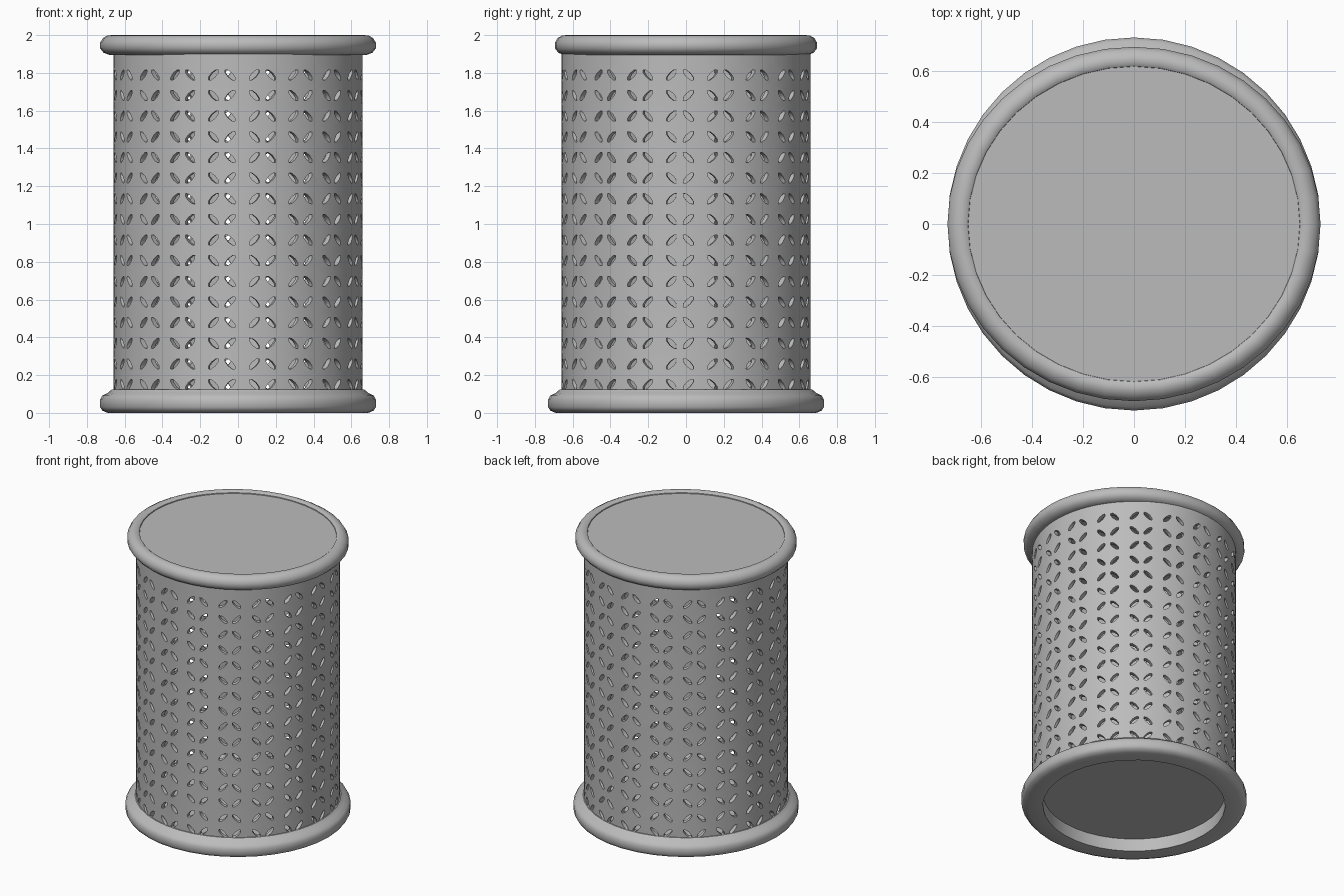
import bpy, bmesh
from math import sin, cos, pi, radians

cube = bpy.data.objects.get("Cube")
if cube:
    bpy.data.objects.remove(cube, do_unlink=True)

grey = bpy.data.materials.new("plain grey")
grey.use_nodes = True
GREY = (0.5, 0.5, 0.5, 1)
grey.diffuse_color = GREY
grey.node_tree.nodes["Principled BSDF"].inputs["Base Color"].default_value = GREY


def finish(name, bm, wall=0):
    """Turn a bmesh into a named, smooth shaded object, optionally thickened inwards."""
    mesh = bpy.data.meshes.new(name)
    bm.to_mesh(mesh)
    bm.free()
    obj = bpy.data.objects.new(name, mesh)
    bpy.context.collection.objects.link(obj)
    mesh.materials.append(grey)
    bpy.ops.object.select_all(action="DESELECT")
    obj.select_set(True)
    bpy.context.view_layer.objects.active = obj
    if wall:
        mod = obj.modifiers.new("wall", "SOLIDIFY")
        mod.thickness = wall
        mod.offset = -1
        bpy.ops.object.modifier_apply(modifier=mod.name)
    bpy.ops.object.shade_smooth_by_angle(angle=radians(40))
    return obj


def lathe(name, profile, steps=40, depth=1.0):
    """Spin a closed (radius, height) profile about z; depth scales it along y."""
    bm = bmesh.new()
    rings = []
    for i in range(steps):
        a = 2 * pi * i / steps
        rings.append([bm.verts.new((r * cos(a), r * sin(a) * depth, z)) for r, z in profile])
    n = len(profile)
    for i in range(steps):
        here, there = rings[i], rings[(i + 1) % steps]
        for j in range(n):
            k = (j + 1) % n
            bm.faces.new((here[j], there[j], there[k], here[k]))
    bmesh.ops.recalc_face_normals(bm, faces=bm.faces)
    return finish(name, bm)


def disc(name, radius, depth, low, high):
    bm = bmesh.new()
    bmesh.ops.create_cone(bm, cap_ends=True, segments=40, radius1=radius,
                          radius2=radius, depth=high - low)
    for v in bm.verts:
        v.co.y *= depth
        v.co.z += (low + high) / 2
    return finish(name, bm)


# Perforated wall: a leaf shaped slot in each cell, leaning in alternate directions
RADIUS, COLUMNS, ROWS = 0.66, 19, 16
PITCH = 2 * pi * RADIUS / COLUMNS
START = radians(-78.6) * RADIUS
ROW_LOW, ROW_STEP = 0.15, 0.1093
BORDER = [(1, 0), (1, 1), (0, 1), (-1, 1), (-1, 0), (-1, -1), (0, -1), (1, -1)]
bm = bmesh.new()


def on_wall(u, z):
    a = u / RADIUS
    return bm.verts.new((RADIUS * cos(a), RADIUS * sin(a), z))


def slotted_cell(u, z, shift, lean):
    outer = [on_wall(u + x * PITCH / 4, z + y * ROW_STEP / 2) for x, y in BORDER]
    inner = []
    for k in range(8):
        t = k * pi / 4 - lean
        along, across = 0.038 * cos(t), 0.0145 * sin(t)
        inner.append(on_wall(u + shift + along * cos(lean) - across * sin(lean),
                             z + along * sin(lean) + across * cos(lean)))
    for k in range(8):
        n = (k + 1) % 8
        bm.faces.new((outer[k], outer[n], inner[n], inner[k]))


for col in range(COLUMNS):
    for side in (-1, 1):
        u = START + col * PITCH + side * PITCH / 4
        for row in range(ROWS):
            lean = side * (1 if row % 2 == 0 else -1) * pi / 4
            slotted_cell(u, ROW_LOW + row * ROW_STEP, -side * 0.01, lean)
        # Plain bands above and below the slots
        top = ROW_LOW + (ROWS - 0.5) * ROW_STEP
        for low, high in ((0.05, ROW_LOW - ROW_STEP / 2), (top, 1.96)):
            for left in (u - PITCH / 4, u):
                right = left + PITCH / 4
                bm.faces.new((on_wall(left, low), on_wall(right, low),
                              on_wall(right, high), on_wall(left, high)))
bmesh.ops.remove_doubles(bm, verts=bm.verts, dist=0.0005)
finish("perforated_wall", bm, wall=0.03)

# Rolled rim and lid at the top
lathe("top_rim", [(0.64, 1.895), (0.68, 1.895), (0.712, 1.907), (0.73, 1.93), (0.73, 1.96),
                  (0.715, 1.985), (0.69, 1.998), (0.665, 2.0), (0.65, 1.99), (0.645, 1.96)],
      depth=0.95)
disc("lid", 0.655, 0.955, 1.95, 1.984)

# Flared foot ring and recessed floor
lathe("foot_ring", [(0.59, 0.0), (0.69, 0.0), (0.718, 0.012), (0.73, 0.03), (0.73, 0.07),
                    (0.718, 0.092), (0.69, 0.105), (0.668, 0.125), (0.65, 0.125), (0.59, 0.11)])
disc("floor", 0.61, 1.0, 0.09, 0.108)
